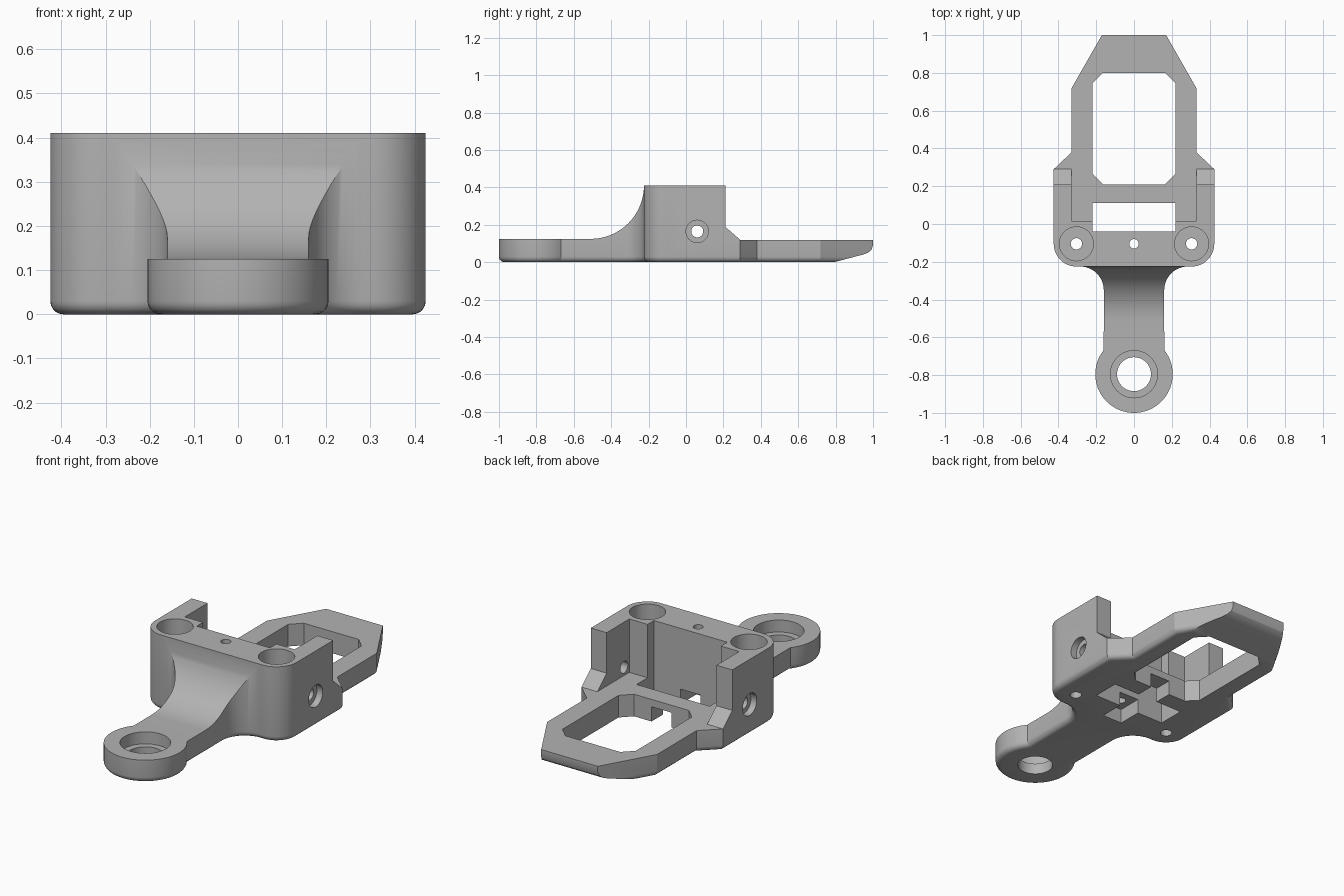
import bpy, bmesh
from math import cos, sin, radians

if "Cube" in bpy.data.objects:
    bpy.data.objects.remove(bpy.data.objects["Cube"])

grey = bpy.data.materials.new("plain grey")
grey.use_nodes = True
colour = (0.45, 0.45, 0.45, 1)
grey.diffuse_color = colour
grey.node_tree.nodes["Principled BSDF"].inputs["Base Color"].default_value = colour


def arc(cx, cy, r, a0, a1, n):
    angles = [radians(a0 + (a1 - a0) * i / n) for i in range(n + 1)]
    return [(cx + r * cos(a), cy + r * sin(a)) for a in angles]


def prism(name, points, place, shift, fillet=0):
    """Extrude a flat outline; optionally round the edges of the starting face."""
    bm = bmesh.new()
    face = bm.faces.new([bm.verts.new(place(*p)) for p in points])
    moved = bmesh.ops.extrude_face_region(bm, geom=[face], use_keep_orig=True)["geom"]
    top = [v for v in moved if isinstance(v, bmesh.types.BMVert)]
    bmesh.ops.translate(bm, vec=shift, verts=top)
    bmesh.ops.recalc_face_normals(bm, faces=bm.faces)
    if fillet:
        bmesh.ops.bevel(bm, geom=list(face.edges), offset=fillet, segments=5,
                        profile=0.5, affect='EDGES')
        bmesh.ops.recalc_face_normals(bm, faces=bm.faces)
    mesh = bpy.data.meshes.new(name)
    bm.to_mesh(mesh)
    bm.free()
    mesh.materials.append(grey)
    obj = bpy.data.objects.new(name, mesh)
    bpy.context.collection.objects.link(obj)
    return obj


def flat(z):
    return lambda x, y: (x, y, z)


def side(x):
    return lambda y, z: (x, y, z)


# Mounting bracket: one plan outline, mirrored, with a rounded lower edge
half = arc(0, -0.795, 0.205, -90, 38.6, 24)         # ring end
half += arc(0.285, -0.35, 0.125, 180, 90, 12)       # arm flare
half += arc(0.305, -0.105, 0.12, -90, 0, 12)        # body corner
half += [(0.425, 0.29), (0.33, 0.38), (0.33, 0.72), (0.17, 1)]
outline = half + [(-x, y) for x, y in reversed(half[1:])]
bracket = prism("mounting_bracket", outline, flat(0), (0, 0, 0.41), 0.03)


def cut(cutter):
    cutter.hide_render = True
    bpy.context.view_layer.objects.active = bracket
    mod = bracket.modifiers.new("cut", 'BOOLEAN')
    mod.operation = 'DIFFERENCE'
    mod.solver = 'EXACT'
    mod.object = cutter
    bpy.ops.object.modifier_apply(modifier=mod.name)
    bpy.data.objects.remove(cutter)


def cut_side(points):
    cut(prism("profile_cutter", points, side(-1), (2, 0, 0)))


def cut_box(x, y0, y1, z0, z1):
    rect = [(-x, y0), (x, y0), (x, y1), (-x, y1)]
    cut(prism("box_cutter", rect, flat(z0), (0, 0, z1 - z0)))


def cut_hole(x, y, r, z0, z1):
    cut(prism("hole_cutter", arc(x, y, r, 0, 360, 40)[:-1], flat(z0), (0, 0, z1 - z0)))


def cut_side_hole(x0, x1, r):
    cut(prism("side_hole_cutter", arc(0.06, 0.165, r, 0, 360, 32)[:-1],
              side(x0), (x1 - x0, 0, 0)))


# Low arm with a curved rise to the body
cut_side([(-1.2, 0.125)] + arc(-0.51, 0.41, 0.285, -90, 0, 20)
         + [(-0.225, 0.6), (-1.2, 0.6)])
# Low rear frame with sloped wall feet
cut_side([(0.21, 0.6), (0.21, 0.19), (0.29, 0.12), (1.2, 0.12), (1.2, 0.6)])
# Rising underside of the frame tip
cut_side([(0.79, -0.1), (0.79, 0), (0.95, 0.042), (0.975, 0.052), (0.992, 0.067),
          (1, 0.09), (1.1, 0.09), (1.1, -0.1)])

# Pocket between the side walls, slot and cable channel
cut_box(0.33, 0.015, 0.35, 0.12, 0.6)
cut_box(0.22, -0.04, 0.11, -0.1, 0.6)
cut_box(0.06, -0.175, 0.3, -0.1, 0.08)

# Chamfered frame opening
c = 0.055
quarter = [(0.22, 0.21 + c), (0.22, 0.80 - c), (0.22 - c, 0.80)]
window = [(0.22 - c, 0.21)] + quarter
window += [(-x, y) for x, y in reversed(window)]
cut(prism("window_cutter", window, flat(-0.1), (0, 0, 0.6)))

# Ring bore, vertical bolt holes and small centre hole
cut_hole(0, -0.795, 0.09, -0.1, 0.3)
cut_hole(0, -0.795, 0.125, 0.06, 0.3)
cut_hole(0, -0.105, 0.025, -0.1, 0.6)
for s in (-1, 1):
    cut_hole(s * 0.305, -0.105, 0.03, -0.1, 0.6)
    cut_hole(s * 0.305, -0.105, 0.09, 0.1, 0.6)
    # Countersunk holes through the side walls
    cut_side_hole(s * 0.28, s * 0.6, 0.032)
    cut_side_hole(s * 0.39, s * 0.6, 0.06)

bpy.ops.object.select_all(action='DESELECT')
bracket.select_set(True)
bpy.context.view_layer.objects.active = bracket
bpy.ops.object.shade_smooth_by_angle(angle=radians(25))
